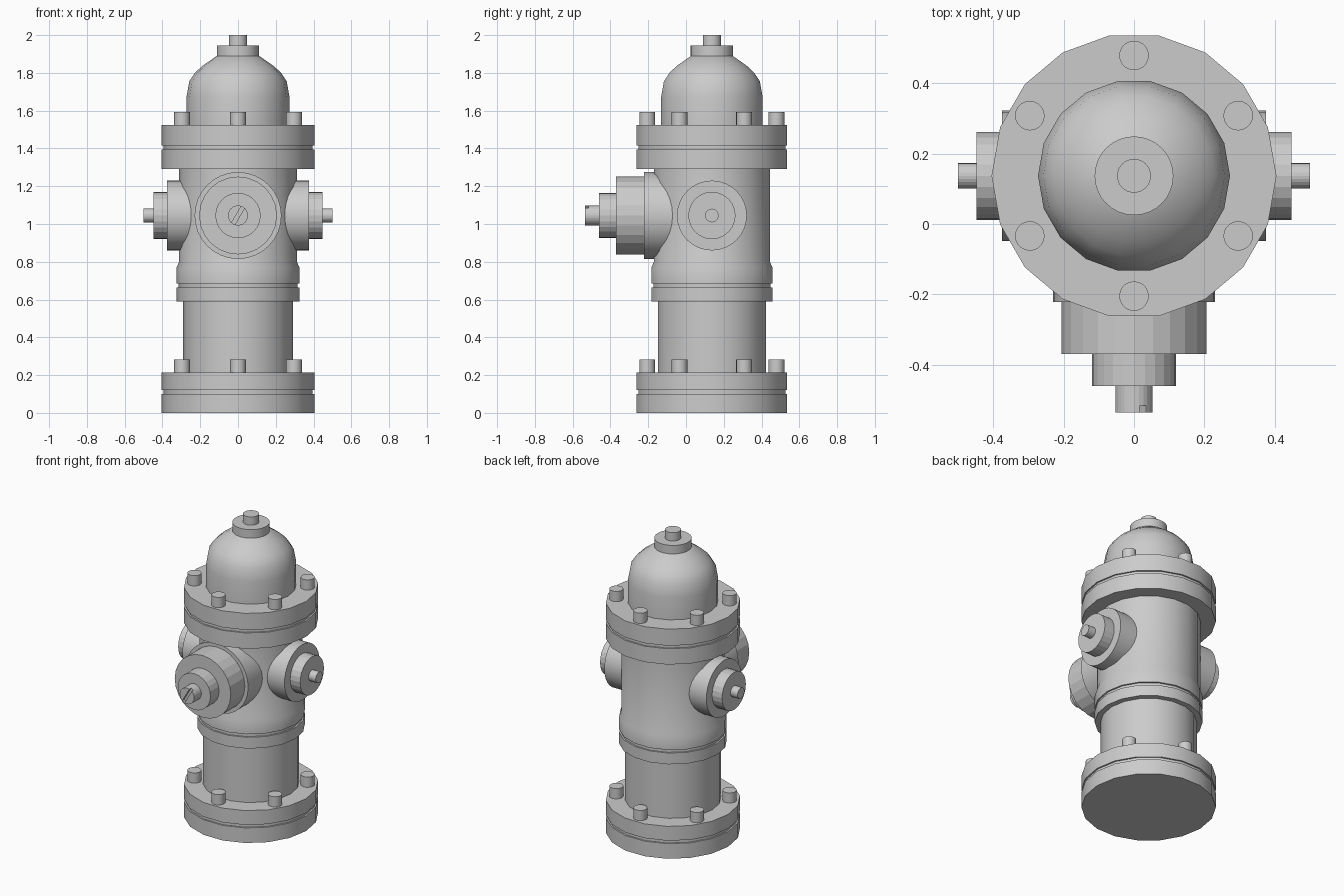
import bpy, bmesh, math
from mathutils import Matrix, Vector

if "Cube" in bpy.data.objects:
    bpy.data.objects.remove(bpy.data.objects["Cube"])

CY = 0.137      # y of the main axis
OZ = 1.045      # height of the outlets
R = 0.405       # flange radius


def lathe(name, profile, n=18, loc=(0, CY, 0), rot=None, smooth=True):
    """Closed solid of revolution from (radius, height) points, with capped ends."""
    bm = bmesh.new()
    rings = [[bm.verts.new((r * math.cos(2 * math.pi * i / n),
                            r * math.sin(2 * math.pi * i / n), z))
              for i in range(n)] for r, z in profile]
    for a, b in zip(rings, rings[1:]):
        for i in range(n):
            j = (i + 1) % n
            bm.faces.new((a[i], a[j], b[j], b[i]))
    bm.faces.new(rings[0][::-1])
    bm.faces.new(rings[-1])
    m = Matrix.Translation(loc)
    if rot:
        m = m @ Matrix.Rotation(rot[0], 4, rot[1])
    bm.transform(m)
    bmesh.ops.recalc_face_normals(bm, faces=bm.faces[:])
    me = bpy.data.meshes.new(name)
    bm.to_mesh(me)
    bm.free()
    ob = bpy.data.objects.new(name, me)
    bpy.context.collection.objects.link(ob)
    if smooth:
        bpy.ops.object.select_all(action='DESELECT')
        ob.select_set(True)
        bpy.context.view_layer.objects.active = ob
        bpy.ops.object.shade_smooth_by_angle(angle=math.radians(32))
    return ob


def grooved(r, z0, z1, z2, z3, inset=0.01):
    """Two stacked discs with a narrow groove between them."""
    return [(r, z0), (r, z1), (r - inset, z1), (r - inset, z2), (r, z2), (r, z3)]


# Main column: base flange, lower barrel, middle ring, upper barrel, top flange
lathe("column",
      grooved(R, 0, 0.10, 0.12, 0.215)
      + [(0.29, 0.215), (0.29, 0.59)]
      + grooved(0.325, 0.59, 0.665, 0.685, 0.77)
      + [(0.312, 0.80), (0.312, 1.29)]
      + grooved(R, 1.29, 1.395, 1.415, 1.525))

# Bonnet dome
lathe("bonnet", [(0.273, 1.51), (0.273, 1.67), (0.258, 1.755), (0.228, 1.80),
                 (0.19, 1.836), (0.115, 1.888), (0.06, 1.90)])

# Cap disc and operating nut on top
lathe("top_cap", [(0.112, 1.885), (0.112, 1.945)], n=32)
lathe("top_nut", [(0.048, 1.94), (0.048, 2.0)], n=32)

# Six bolts on each flange
for level, z in (("base", 0.215), ("top", 1.525)):
    for k in range(6):
        a = math.radians(90 + 60 * k)
        lathe(f"{level}_bolt_{k + 1}", [(0.042, z - 0.01), (0.042, z + 0.068)], n=20,
              loc=(0.342 * math.cos(a), CY + 0.342 * math.sin(a), 0))

# Side outlets, left and right
for side, s in (("right", 1), ("left", -1)):
    turn = (s * math.pi / 2, 'Y')
    at = (0, CY, OZ)
    lathe(f"{side}_outlet", [(0.185, 0.22), (0.185, 0.375)], n=32, loc=at, rot=turn)
    lathe(f"{side}_outlet_cap", [(0.125, 0.365), (0.125, 0.448)], n=24,
          loc=at, rot=turn, smooth=False)
    lathe(f"{side}_outlet_nut", [(0.036, 0.44), (0.036, 0.50)], n=24,
          loc=at, rot=turn, smooth=False)

# Front outlet, pointing along -y
turn = (math.pi / 2, 'X')
at = (0, 0, OZ)
lathe("front_outlet", [(0.23, -0.137 + 0.17), (0.23, 0.222)], n=32, loc=at, rot=turn)
lathe("front_outlet_cap", [(0.206, 0.21), (0.206, 0.37)], n=24, loc=at, rot=turn, smooth=False)
lathe("front_cap_step", [(0.12, 0.36), (0.12, 0.46)], n=24, loc=at, rot=turn, smooth=False)
nut = lathe("front_nut", [(0.053, 0.45), (0.053, 0.536)], n=24, loc=at, rot=turn, smooth=False)

# Slanted slot cut into the front nut
bm = bmesh.new()
bmesh.ops.create_cube(bm, size=1)
bm.transform(Matrix.Translation((0, -0.536, OZ))
             @ Matrix.Rotation(math.radians(30), 4, 'Y')
             @ Matrix.Diagonal(Vector((0.02, 0.04, 0.2, 1))))
me = bpy.data.meshes.new("slot_cutter")
bm.to_mesh(me)
bm.free()
cutter = bpy.data.objects.new("slot_cutter", me)
bpy.context.collection.objects.link(cutter)
cutter.hide_render = True
cutter.display_type = 'WIRE'
mod = nut.modifiers.new("slot", 'BOOLEAN')
mod.operation = 'DIFFERENCE'
mod.solver = 'EXACT'
mod.object = cutter
